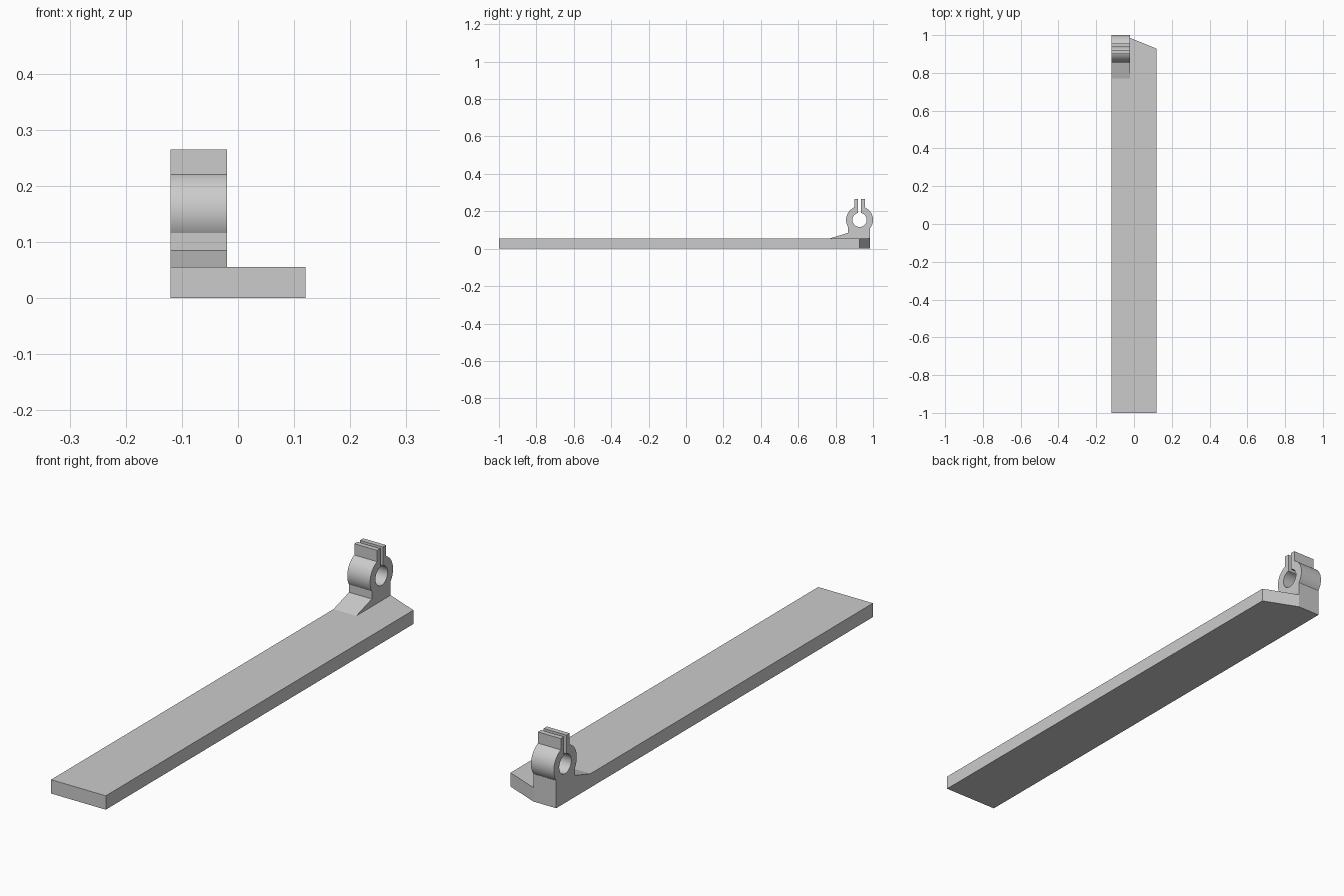
import bpy, bmesh, math

cube = bpy.data.objects.get("Cube")
if cube:
    bpy.data.objects.remove(cube, do_unlink=True)

grey = bpy.data.materials.new("light grey")
grey.use_nodes = True
colour = (0.6, 0.6, 0.6, 1)
grey.diffuse_color = colour
grey.node_tree.nodes["Principled BSDF"].inputs["Base Color"].default_value = colour


def extrude(name, outline, offset):
    """Solid made by sweeping a flat 3D outline along an offset."""
    bm = bmesh.new()
    face = bm.faces.new([bm.verts.new(p) for p in outline])
    swept = bmesh.ops.extrude_face_region(bm, geom=[face], use_keep_orig=True)
    verts = [g for g in swept["geom"] if isinstance(g, bmesh.types.BMVert)]
    bmesh.ops.translate(bm, verts=verts, vec=offset)
    bmesh.ops.recalc_face_normals(bm, faces=bm.faces)
    mesh = bpy.data.meshes.new(name)
    bm.to_mesh(mesh)
    bm.free()
    mesh.materials.append(grey)
    obj = bpy.data.objects.new(name, mesh)
    bpy.context.collection.objects.link(obj)
    return obj


def arc(radius, start, end, steps):
    """Points (y, z) on a circle about the clamp bore."""
    angles = [start + (end - start) * i / steps for i in range(steps + 1)]
    return [(BORE_Y + radius * math.cos(a), BORE_Z + radius * math.sin(a)) for a in angles]


HALF, INNER, THICK, BACK = 0.12, -0.02, 0.055, 0.985
BORE_Y, BORE_Z, RING, BORE = 0.928, 0.154, 0.072, 0.038
EAR, SLOT, TOP, NECK = 0.028, 0.008, 0.265, 0.867

# Long base plate with one angled back corner
extrude("base_plate", [(-HALF, -1, 0), (HALF, -1, 0), (HALF, 0.928, 0),
                       (INNER, BACK, 0), (-HALF, BACK, 0)], (0, 0, THICK))

# Split ring clamp: foot, ring, ears and bore in one slotted outline
ear_angle = math.acos(EAR / RING)
slot_angle = math.acos(SLOT / BORE)
back_angle = -math.acos((BACK - BORE_Y) / RING)
front_angle = math.pi + math.acos((BORE_Y - NECK) / RING)
profile = [(0.77, THICK), (BACK, THICK)]
profile += arc(RING, back_angle, ear_angle, 24)
profile += [(BORE_Y + EAR, TOP), (BORE_Y + SLOT, TOP)]
profile += arc(BORE, slot_angle, slot_angle - 2 * math.pi + (2 * slot_angle - math.pi) * -1, 48)
profile += [(BORE_Y - SLOT, TOP), (BORE_Y - EAR, TOP)]
profile += arc(RING, math.pi - ear_angle, front_angle, 24)
profile += [(NECK, 0.085)]
clamp = extrude("ring_clamp", [(-HALF, y, z) for y, z in profile], (INNER + HALF, 0, 0))

bpy.ops.object.select_all(action="DESELECT")
clamp.select_set(True)
bpy.context.view_layer.objects.active = clamp
bpy.ops.object.shade_smooth_by_angle(angle=math.radians(25))
